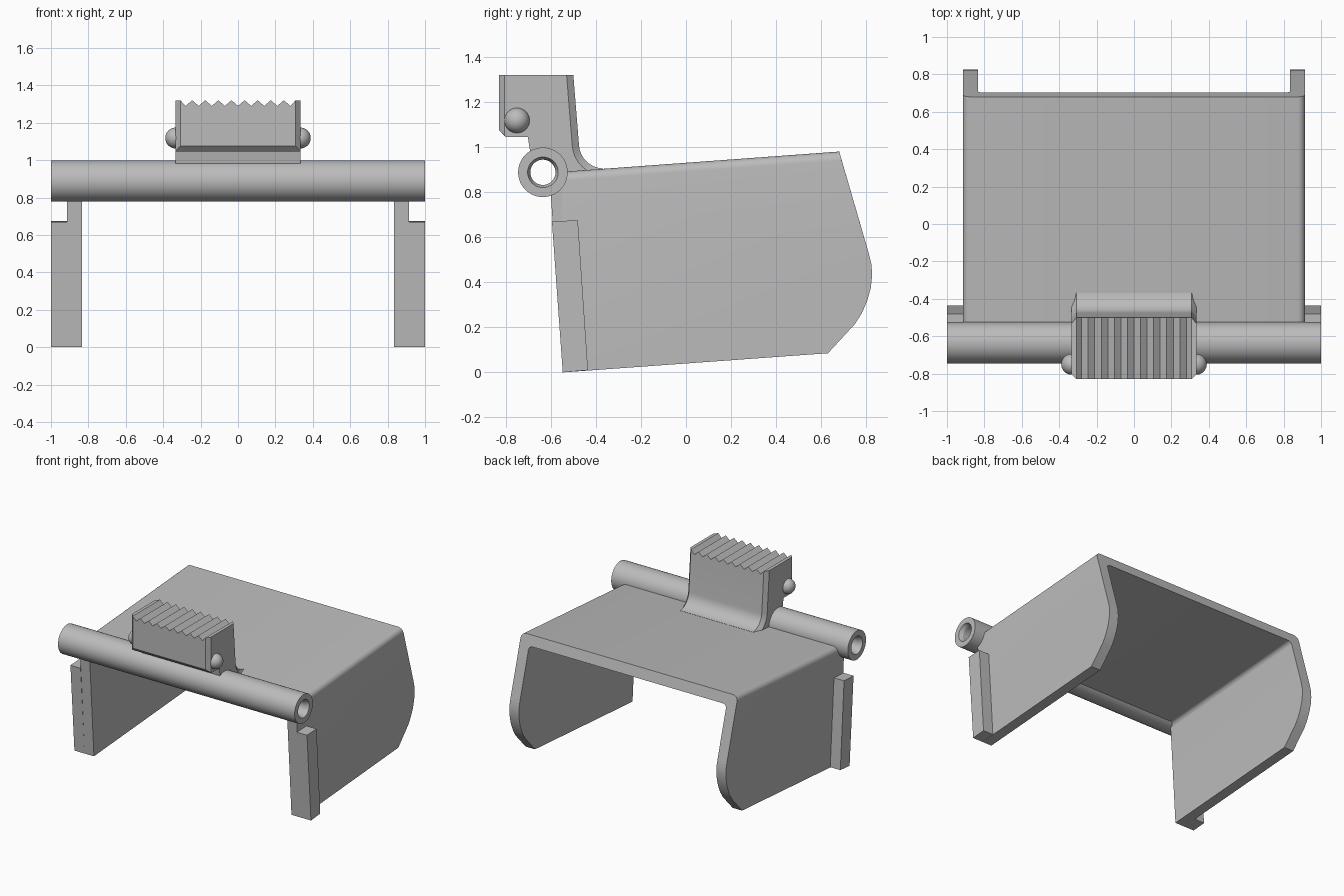
import bpy, bmesh, math

cube = bpy.data.objects.get("Cube")
if cube:
    bpy.data.objects.remove(cube, do_unlink=True)

grey = bpy.data.materials.new("plain_grey")
grey.use_nodes = True
GREY = (0.5, 0.5, 0.5, 1)
grey.diffuse_color = GREY
grey.node_tree.nodes["Principled BSDF"].inputs["Base Color"].default_value = GREY


def finish(name, bm, angle=30):
    bmesh.ops.recalc_face_normals(bm, faces=bm.faces)
    mesh = bpy.data.meshes.new(name)
    bm.to_mesh(mesh)
    bm.free()
    mesh.materials.append(grey)
    mesh.shade_smooth()
    mesh.set_sharp_from_angle(angle=math.radians(angle))
    obj = bpy.data.objects.new(name, mesh)
    bpy.context.collection.objects.link(obj)
    return obj


def loft(name, sections):
    """Join (x, [(y, z), ...]) outlines of equal length into a solid."""
    bm = bmesh.new()
    rings = [[bm.verts.new((x, y, z)) for y, z in pts] for x, pts in sections]
    n = len(rings[0])
    for a, b in zip(rings, rings[1:]):
        for i in range(n):
            j = (i + 1) % n
            bm.faces.new((a[i], a[j], b[j], b[i]))
    bm.faces.new(rings[0])
    bm.faces.new(rings[-1])
    return finish(name, bm)


def rounded_sections(half_width, radius, outline, steps=6):
    """Sections whose top edge drops away in a quarter round at both sides."""
    side = []
    for i in range(steps + 1):
        a = math.pi / 2 * i / steps
        x = half_width - radius + radius * math.sin(a)
        side.append((x, outline(radius * (1 - math.cos(a)))))
    return [(-x, pts) for x, pts in reversed(side)] + side


# Shell: sloped top with two side walls, hollowed from below
def shell_outline(drop):
    return [(-0.547, 0), (0.63, 0.085), (0.75, 0.215), (0.78, 0.262),
            (0.805, 0.32), (0.82, 0.375), (0.826, 0.43), (0.823, 0.48),
            (0.81, 0.532), (0.68 + 0.289 * drop, 0.98 - drop),
            (-0.55, 0.89 - drop), (-0.55, 0.82), (-0.6, 0.79)]


def hollow_outline(drop):
    return [(-1, -0.3), (1.2, -0.3), (1.2, 0.94 - drop), (-1, 0.775 - drop)]


shell = loft("shell", rounded_sections(0.915, 0.04, shell_outline))
cutter = loft("shell_cutter", rounded_sections(0.835, 0.03, hollow_outline))
cutter.hide_render = True
mod = shell.modifiers.new("hollow", 'BOOLEAN')
mod.operation = 'DIFFERENCE'
mod.solver = 'EXACT'
mod.object = cutter
bpy.context.view_layer.objects.active = shell
shell.select_set(True)
bpy.ops.object.modifier_apply(modifier=mod.name)
bpy.data.objects.remove(cutter, do_unlink=True)
shell.data.set_sharp_from_angle(angle=math.radians(30))

# Flanges on the front edge of each wall
flange = [(-0.547, 0), (-0.435, 0.01), (-0.48, 0.675), (-0.595, 0.67)]
for side, s in (("left", 1), ("right", -1)):
    loft(side + "_flange", [(s * 0.914, flange), (s * 1.0, flange)])

# Hinge tube with countersunk bore
bm = bmesh.new()
SEG = 48
profile = [(-1, 0.11), (1, 0.11), (1, 0.068), (0.97, 0.056), (-0.97, 0.056), (-1, 0.068)]
rings = []
for k in range(SEG):
    a = 2 * math.pi * k / SEG
    rings.append([bm.verts.new((x, -0.635 + r * math.cos(a), 0.888 + r * math.sin(a)))
                  for x, r in profile])
for k in range(SEG):
    a, b = rings[k], rings[(k + 1) % SEG]
    for i in range(len(profile)):
        j = (i + 1) % len(profile)
        bm.faces.new((a[i], a[j], b[j], b[i]))
finish("hinge_tube", bm, 20)


# Thumb tab: chamfered sides, filleted back, grooved top
def tab_outline(top, inset):
    r = 0.11 + inset
    arc = []
    for i in range(9):
        a = math.radians(184 + 84 * i / 8)
        arc.append((-0.365 + r * math.cos(a), 1.015 + r * math.sin(a)))
    lip = 1.075 - inset * 0.8
    front = -0.83 + inset * 0.85
    return ([(front, top), (-0.5 - inset, top)] + arc +
            [(-0.4, 0.865), (-0.55, 0.87), (-0.57, 0.96), (-0.69, 0.97),
             (-0.702, 1.045), (-0.8, 1.045), (front, lip)])


TOP, VALLEY, PITCH = 1.32, 1.29, 0.07
sections = [(-0.333, tab_outline(TOP, 0.03)), (-0.308, tab_outline(TOP, 0))]
for i in range(17):
    z = VALLEY if i % 2 == 0 else TOP
    sections.append(((i - 8) * PITCH / 2, tab_outline(z, 0)))
sections += [(0.308, tab_outline(TOP, 0)), (0.333, tab_outline(TOP, 0.03))]
loft("thumb_tab", sections)

# Round snap studs on the tab sides
for side, s in (("left", 1), ("right", -1)):
    bm = bmesh.new()
    bmesh.ops.create_uvsphere(bm, u_segments=32, v_segments=16, radius=0.056)
    bmesh.ops.translate(bm, verts=bm.verts, vec=(s * 0.333, -0.75, 1.118))
    finish(side + "_stud", bm)
